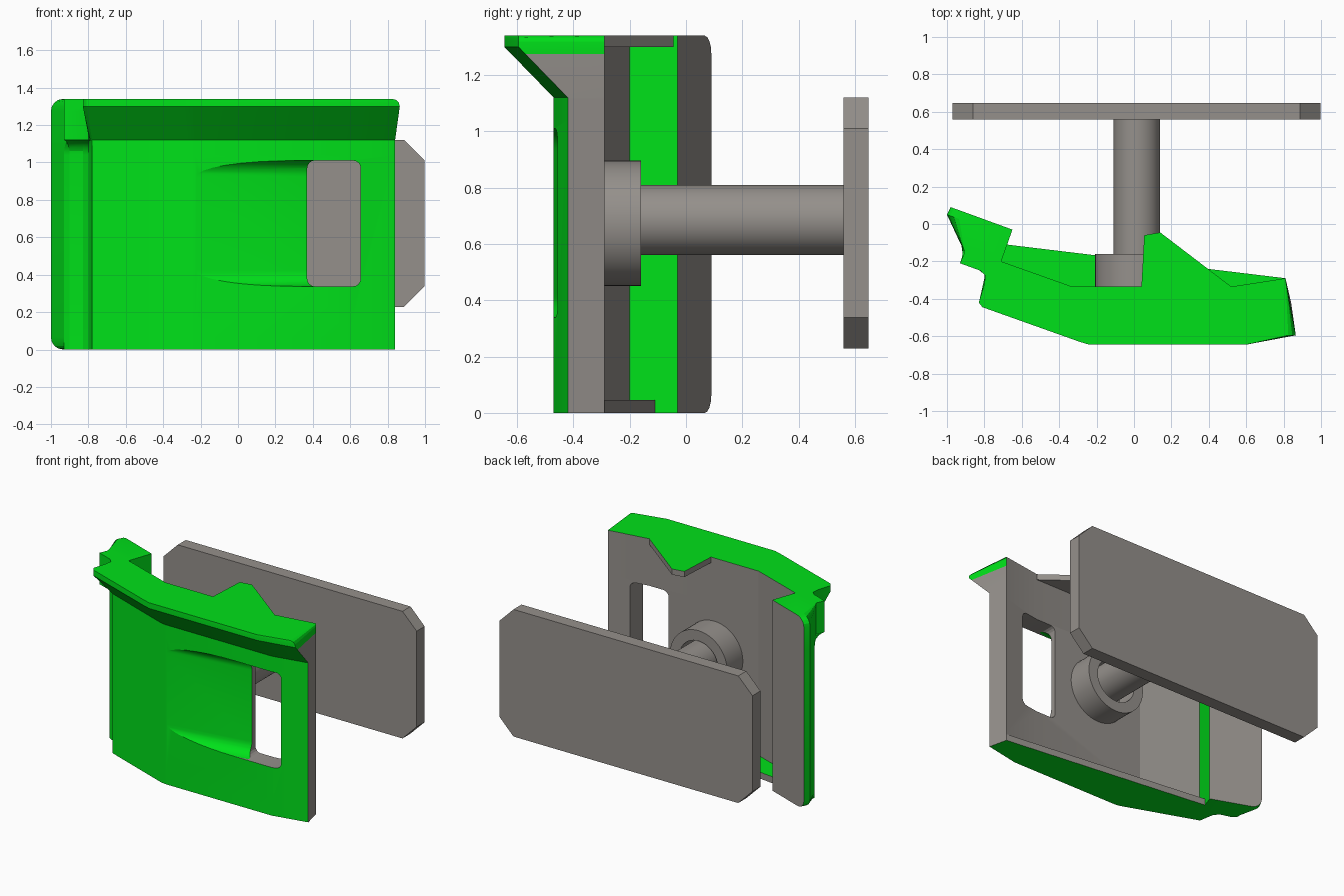
import bpy, bmesh, math
from mathutils import Vector

if "Cube" in bpy.data.objects:
    bpy.data.objects.remove(bpy.data.objects["Cube"])


def material(name, rgb):
    m = bpy.data.materials.new(name)
    m.diffuse_color = (*rgb, 1)
    m.use_nodes = True
    m.node_tree.nodes["Principled BSDF"].inputs["Base Color"].default_value = m.diffuse_color
    return m


GREEN = material("green", (0.0, 0.75, 0.01))
GREY = material("grey", (0.30, 0.28, 0.26))


def loft(name, rings):
    """Closed solid through matching rings of 3D points."""
    bm = bmesh.new()
    rows = [[bm.verts.new(p) for p in ring] for ring in rings]
    n = len(rows[0])
    for a, b in zip(rows, rows[1:]):
        for i in range(n):
            j = (i + 1) % n
            bm.faces.new((a[i], a[j], b[j], b[i]))
    bm.faces.new(rows[0][::-1])
    bm.faces.new(rows[-1])
    bmesh.ops.recalc_face_normals(bm, faces=bm.faces)
    me = bpy.data.meshes.new(name)
    bm.to_mesh(me)
    bm.free()
    ob = bpy.data.objects.new(name, me)
    bpy.context.collection.objects.link(ob)
    return ob


def slab(name, pts, z0, z1):
    return loft(name, [[(x, y, z) for x, y in pts] for z in (z0, z1)])


def cut(ob, cutters):
    for c in cutters:
        c.hide_render = True
        mod = ob.modifiers.new("cut", 'BOOLEAN')
        mod.operation = 'DIFFERENCE'
        mod.solver = 'EXACT'
        mod.object = c
    dg = bpy.context.evaluated_depsgraph_get()
    me = bpy.data.meshes.new_from_object(ob.evaluated_get(dg))
    ob.modifiers.clear()
    ob.data = me
    for c in cutters:
        bpy.data.objects.remove(c)


def smooth(ob, angle):
    bpy.ops.object.select_all(action='DESELECT')
    ob.select_set(True)
    bpy.context.view_layer.objects.active = ob
    bpy.ops.object.shade_smooth_by_angle(angle=math.radians(angle))


def paint(ob, is_green):
    ob.data.materials.clear()
    ob.data.materials.append(GREEN)
    ob.data.materials.append(GREY)
    for f in ob.data.polygons:
        f.material_index = 0 if is_green(f.center, f.normal) else 1


def rod(name, radius, y0, y1, z):
    bpy.ops.mesh.primitive_cylinder_add(
        vertices=48, radius=radius, depth=y1 - y0,
        location=(0.015, (y0 + y1) / 2, z), rotation=(math.pi / 2, 0, 0))
    ob = bpy.context.object
    ob.name = name
    return ob


# Front panel outline: low section, section under the flange, flange rim
inner = [(0.81, -0.29), (0.52, -0.335), (-0.33, -0.335), (-0.71, -0.20), (-0.65, -0.03)]
corner = [(-0.98, 0.09), (-1.0, 0.05)]
front = [(-0.78, -0.28), (-0.27, -0.465), (-0.23, -0.47), (0.59, -0.47), (0.84, -0.42)]
low = corner + [(-0.93, -0.10), (-0.90, -0.12), (-0.83, -0.14), (-0.80, -0.17),
                (-0.79, -0.22), (-0.785, -0.25)] + front + inner
mid = corner + [(-0.905, -0.15), (-0.93, -0.21), (-0.83, -0.245), (-0.80, -0.262),
                (-0.795, -0.268), (-0.79, -0.274)] + front + inner
rim = corner + [(-0.905, -0.15), (-0.93, -0.21), (-0.82, -0.25), (-0.795, -0.275),
                (-0.80, -0.32), (-0.83, -0.42), (-0.81, -0.445), (-0.29, -0.63),
                (-0.24, -0.645), (0.60, -0.645), (0.865, -0.595)] + inner


def section(a, b, t, z):
    """Blend two outlines at height z, rounding the wing and rim corners."""
    r, rr = 0.065, 0.04
    e = max(r - z, z - (1.34 - r), 0)
    shift = r - math.sqrt(max(r * r - e * e, 0))
    e2 = max(z - (1.34 - rr), 0)
    shift2 = rr - math.sqrt(max(rr * rr - e2 * e2, 0))
    out = []
    for i, (p, q) in enumerate(zip(a, b)):
        v = Vector(p).lerp(Vector(q), t)
        if i < 2:
            v += Vector((shift, -0.36 * shift))
        if i == 12:
            v.x -= shift2
        out.append((v.x, v.y, z))
    return out


rings = [section(low, low, 0, z) for z in (0, 0.005, 0.019, 0.04, 0.065)]
for k in range(7):
    a = k * math.pi / 12
    rings.append(section(low, mid, 1 - math.cos(a), 1.04 + 0.08 * math.sin(a)))
for z in (1.275, 1.30):
    rings.append(section(mid, rim, (z - 1.12) / 0.18, z))
rings += [section(rim, rim, 0, z) for z in (1.32, 1.334, 1.34)]
panel = loft("front_panel", rings)

# Finger scoop: rounded trough sliding deeper toward the slot
CZ, R, HALF = 0.674, 0.086, 0.25
arc = [(HALF + R * math.sin(t), R * (1 - math.cos(t)))
       for t in (k * math.pi / 16 for k in range(9))]
trough = [(s[0], -s[1]) for s in arc] + [(HALF + R, -0.3)]
trough += [(-h, d) for h, d in reversed(trough)]
scoop = loft("scoop_cutter", [[(x, y + d, CZ + h) for h, d in trough]
                              for x, y in ((-0.23, -0.471), (0.40, -0.368))])

# Slot: rounded rectangle through the panel
slot_pts = []
for k, (sx, sz) in enumerate(((1, 1), (-1, 1), (-1, -1), (1, -1))):
    for s in range(5):
        a = (k + s / 4) * math.pi / 2
        slot_pts.append((0.513 + sx * 0.103 + 0.04 * math.cos(a),
                         CZ + sz * 0.296 + 0.04 * math.sin(a)))
slot = loft("slot_cutter", [[(x, y, z) for x, z in slot_pts] for y in (-0.7, -0.2)])
cut(panel, [scoop, slot])


def panel_green(c, n):
    if 0.365 < c.x < 0.67 and 0.32 < c.z < 1.03 and abs(n.y) < 0.2:
        return False
    return abs(n.z) > 0.3 or n.y < -0.3 or (n.x < -0.5 and c.x < -0.75) \
        or (c.x < -0.75 and c.y < -0.1 and n.y < 0.3 and c.z > 1.12) \
        or (c.z > 1.275 and n.x > 0.5 and c.x > 0.7) or (0.32 < c.z < 1.03 and -0.24 < c.x < 0.37 and c.y < -0.345)


paint(panel, panel_green)
smooth(panel, 17)

# Top tab and bottom lip behind the panel
tab = slab("top_tab", [(0.04, -0.335), (0.055, -0.06), (0.14, -0.045), (0.52, -0.335)], 1.30, 1.34)
paint(tab, lambda c, n: n.z > 0.5)
lip = slab("bottom_lip", inner[:4] + [(-0.68, -0.11)], 0, 0.045)
paint(lip, lambda c, n: abs(n.z) > 0.5)

# Stem in its bored collar
collar = rod("collar", 0.2225, -0.335, -0.16, CZ)
bore = rod("bore_cutter", 0.15, -0.30, 0.0, CZ)
bpy.context.view_layer.update()
cut(collar, [bore])
smooth(collar, 30)
stem = rod("stem", 0.125, -0.335, 0.57, 0.685)
smooth(stem, 30)

# Back plate with clipped corners
c = 0.11
x0, x1, z0, z1 = -0.97, 0.997, 0.228, 1.121
outline = [(x0 + c, z0), (x1 - c, z0), (x1, z0 + c), (x1, z1 - c),
           (x1 - c, z1), (x0 + c, z1), (x0, z1 - c), (x0, z0 + c)]
plate = loft("back_plate", [[(x, y, z) for x, z in outline] for y in (0.559, 0.648)])
for ob in (collar, stem, plate):
    paint(ob, lambda c, n: False)
